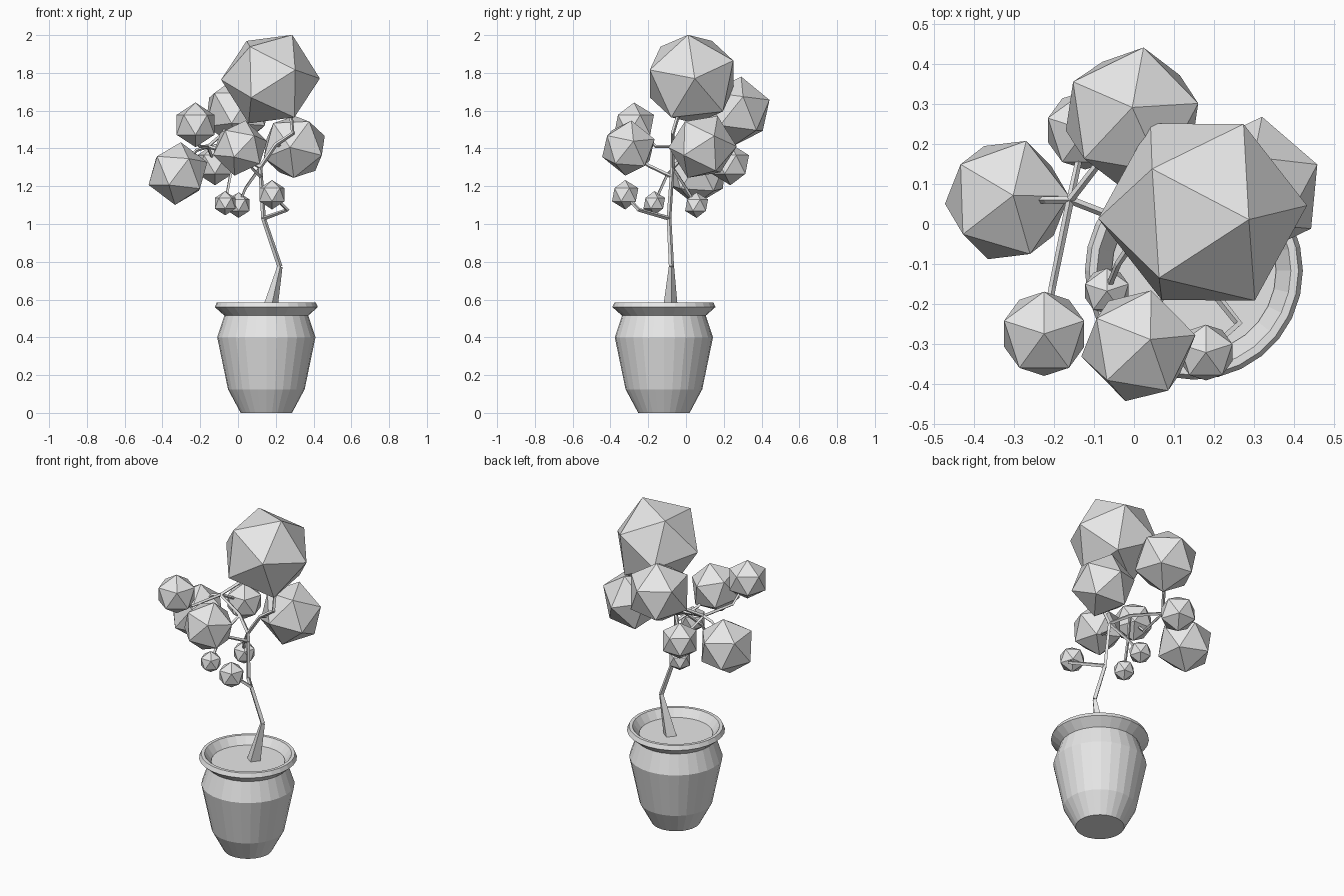
import bpy, bmesh, math
from mathutils import Vector, Matrix

if "Cube" in bpy.data.objects:
    bpy.data.objects.remove(bpy.data.objects["Cube"], do_unlink=True)

# One plain colour for the whole model
grey = bpy.data.materials.new("light_grey")
grey.use_nodes = True
grey.diffuse_color = (0.8, 0.8, 0.8, 1)
grey.node_tree.nodes["Principled BSDF"].inputs["Base Color"].default_value = (0.8, 0.8, 0.8, 1)


def add_object(name, mesh):
    obj = bpy.data.objects.new(name, mesh)
    mesh.materials.clear()
    mesh.materials.append(grey)
    bpy.context.scene.collection.objects.link(obj)
    return obj


def mesh_from(name, bm):
    bmesh.ops.recalc_face_normals(bm, faces=bm.faces)
    mesh = bpy.data.meshes.new(name)
    bm.to_mesh(mesh)
    bm.free()
    return add_object(name, mesh)


def lathe(name, centre, profile, sides):
    """Turned solid: the profile starts and ends on the axis."""
    bm = bmesh.new()
    verts = [bm.verts.new((r, 0, z)) for r, z in profile]
    edges = [bm.edges.new(pair) for pair in zip(verts, verts[1:])]
    bmesh.ops.spin(bm, geom=verts + edges, cent=(0, 0, 0), axis=(0, 0, 1),
                   angle=math.tau, steps=sides, use_duplicate=False)
    bmesh.ops.remove_doubles(bm, verts=bm.verts, dist=0.0005)
    bmesh.ops.translate(bm, verts=bm.verts, vec=centre)
    return mesh_from(name, bm)


def edge_frame(a, b):
    """Axes of an edge seen from the ball's centre."""
    a, b = Vector(a).normalized(), Vector(b).normalized()
    mid = (a + b).normalized()
    along = (a - b).normalized()
    return Matrix((mid, along, mid.cross(along))).transposed()


def foliage(name, centre, radius, corner_a, corner_b):
    """Twenty-sided ball turned so one edge runs between the two corner directions."""
    bm = bmesh.new()
    bmesh.ops.create_icosphere(bm, subdivisions=1, radius=radius)
    bm.edges.ensure_lookup_table()
    a, b = (v.co.copy() for v in bm.edges[0].verts)
    turn = edge_frame(corner_a, corner_b) @ edge_frame(a, b).transposed()
    bmesh.ops.transform(bm, matrix=Matrix.Translation(centre) @ turn.to_4x4(), verts=bm.verts)
    return mesh_from(name, bm)


def branch(name, points, start, end, taper_at=None):
    """Square tapered stick along a path."""
    curve = bpy.data.curves.new(name + "_path", "CURVE")
    curve.dimensions = "3D"
    curve.bevel_depth = 1
    curve.bevel_resolution = 0
    curve.use_fill_caps = True
    line = curve.splines.new("POLY")
    line.points.add(len(points) - 1)
    last = taper_at or len(points) - 1
    for i, (p, co) in enumerate(zip(line.points, points)):
        p.co = (*co, 1)
        p.radius = start + (end - start) * min(i / last, 1)
    temp = bpy.data.objects.new(name + "_path", curve)
    bpy.context.scene.collection.objects.link(temp)
    bpy.context.view_layer.update()
    graph = bpy.context.evaluated_depsgraph_get()
    mesh = bpy.data.meshes.new_from_object(temp.evaluated_get(graph))
    bpy.data.objects.remove(temp, do_unlink=True)
    mesh.name = name
    for face in mesh.polygons:
        face.use_smooth = False
    return add_object(name, mesh)


# Pot and soil
pot_centre = (0.15, -0.117, 0)
lathe("pot", pot_centre,
      [(0, 0), (0.136, 0), (0.203, 0.125), (0.26, 0.4), (0.222, 0.515), (0.273, 0.56),
       (0.262, 0.585), (0.243, 0.585), (0.208, 0.535), (0.2, 0.52), (0, 0.52)], 28)
lathe("soil", pot_centre, [(0, 0.525), (0.204, 0.525), (0.206, 0.54), (0, 0.54)], 28)

# Foliage balls
top, back = (0, 0, 1), (0, 0.9, 0.45)
big = (0.172, 0.03, 1.767)
rear = (-0.005, 0.268, 1.595)
right = (0.298, 0.088, 1.408)
left = (-0.318, 0.06, 1.267)
corner = (-0.225, -0.275, 1.525)
front = (0.011, -0.305, 1.402)
low_rear = (-0.122, 0.235, 1.315)
bud_front = (0.18, -0.322, 1.155)
bud_left = (-0.068, -0.168, 1.11)
bud_back = (0.003, 0.056, 1.1)
foliage("foliage_crown", big, 0.262, (-0.116, 0.1, 0.19), (0.111, -0.017, 0.23))
foliage("foliage_rear", rear, 0.187, (0, 0.02, 0.18), (0.03, 0.18, 0.06))
foliage("foliage_left_side", right, 0.182, (0.016, 0.18, 0), (0.165, 0.055, 0.06))
foliage("foliage_right_side", left, 0.167, (0.015, 0.012, 0.16), (0.047, 0.145, 0.06))
foliage("foliage_corner", corner, 0.118, top, back)
foliage("foliage_front", front, 0.15, (0.03, 0.018, 0.145), (0.033, 0.14, 0.05))
foliage("foliage_low_rear", low_rear, 0.11, top, back)
foliage("bud_front", bud_front, 0.078, top, back)
foliage("bud_right", bud_left, 0.064, top, back)
foliage("bud_back", bud_back, 0.068, top, back)

# Trunk with a wide foot, then an even upper stem
knee, bend, fork = (0.222, -0.077, 0.775), (0.135, -0.09, 1.03), (0.118, -0.072, 1.3)
branch("trunk_foot", [(0.165, -0.083, 0.53), knee], 0.042, 0.014)
branch("trunk", [knee, bend, fork], 0.014, 0.011)

# Branches to each ball
shoulder = (0.2, -0.07, 1.42)
hub = (-0.16, 0.06, 1.41)
middle = (0.02, -0.01, 1.36)
branch("branch_crown", [fork, shoulder, (0.29, -0.07, 1.48), (0.28, -0.04, 1.58), big], 0.011, 0.01)
branch("branch_left_side", [shoulder, right], 0.01, 0.008)
branch("branch_main", [fork, middle, hub], 0.011, 0.01)
branch("branch_right_side", [hub, (-0.22, 0.06, 1.39), left], 0.01, 0.008)
branch("branch_corner", [hub, (-0.205, -0.16, 1.41), corner], 0.01, 0.008)
branch("branch_rear", [hub, (-0.09, 0.15, 1.47), rear], 0.01, 0.009)
branch("branch_low_rear", [hub, low_rear], 0.009, 0.008)
branch("branch_front", [(0.12, -0.075, 1.25), (0.06, -0.2, 1.31), front], 0.01, 0.008)
branch("branch_bud_front", [bend, (0.262, -0.25, 1.075), bud_front], 0.012, 0.009)
branch("branch_bud_right", [middle, (-0.04, -0.1, 1.26), bud_left], 0.009, 0.008)
branch("branch_bud_back", [fork, (0.04, 0.0, 1.19), bud_back], 0.01, 0.008)
